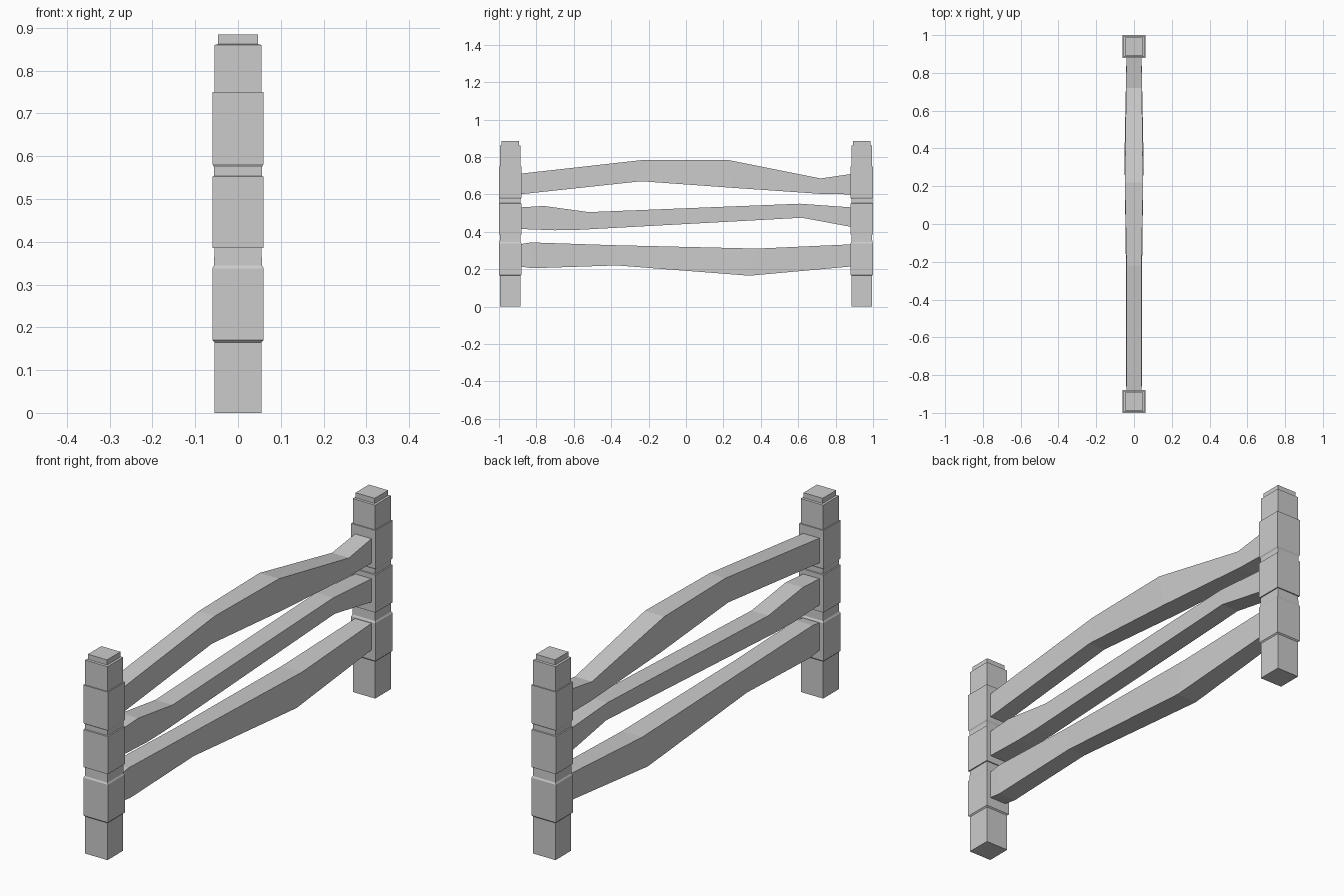
import bpy, bmesh


def loft(name, rings):
    """Skin a list of four-cornered rings into a closed solid."""
    bm = bmesh.new()
    loops = [[bm.verts.new(p) for p in ring] for ring in rings]
    for a, b in zip(loops, loops[1:]):
        for i in range(4):
            j = (i + 1) % 4
            bm.faces.new((a[i], a[j], b[j], b[i]))
    bm.faces.new(loops[0])
    bm.faces.new(loops[-1])
    bmesh.ops.recalc_face_normals(bm, faces=bm.faces)
    mesh = bpy.data.meshes.new(name)
    bm.to_mesh(mesh)
    bm.free()
    obj = bpy.data.objects.new(name, mesh)
    bpy.context.collection.objects.link(obj)
    return obj


# Square post profile: (half width, height), with three raised bands and a cap
POST = [(0.055, 0), (0.055, 0.165), (0.06, 0.17), (0.06, 0.338), (0.056, 0.345),
        (0.055, 0.385), (0.06, 0.385), (0.06, 0.552), (0.056, 0.554),
        (0.056, 0.575), (0.06, 0.582), (0.06, 0.75), (0.055, 0.75),
        (0.055, 0.86), (0.047, 0.862), (0.047, 0.885)]


def post(name, cy):
    return loft(name, [[(sx * r, cy + sy * r, z) for sx, sy in
                        ((-1, -1), (1, -1), (1, 1), (-1, 1))] for r, z in POST])


post("front_post", -0.94)
post("back_post", 0.94)


# Crooked rails: stations of (top y, top z, bottom y, bottom z, half width)
RAILS = {
    "top_rail": [
        (-0.89, 0.71, -0.89, 0.60, 0.04), (-0.22, 0.785, -0.24, 0.67, 0.04),
        (0.22, 0.785, 0.25, 0.635, 0.048), (0.72, 0.685, 0.73, 0.602, 0.042),
        (0.89, 0.71, 0.89, 0.60, 0.04)],
    "middle_rail": [
        (-0.89, 0.53, -0.89, 0.415, 0.04), (-0.76, 0.538, -0.70, 0.408, 0.042),
        (-0.52, 0.505, -0.58, 0.41, 0.042), (0.61, 0.55, 0.62, 0.475, 0.042),
        (0.89, 0.53, 0.89, 0.425, 0.04)],
    "bottom_rail": [
        (-0.89, 0.333, -0.89, 0.215, 0.04), (-0.83, 0.343, -0.82, 0.205, 0.042),
        (-0.38, 0.328, -0.37, 0.22, 0.041), (0.38, 0.31, 0.34, 0.165, 0.05),
        (0.89, 0.333, 0.89, 0.215, 0.04)],
}
for name, stations in RAILS.items():
    loft(name, [[(-w, ty, tz), (w, ty, tz), (w, by, bz), (-w, by, bz)]
                for ty, tz, by, bz, w in stations])
